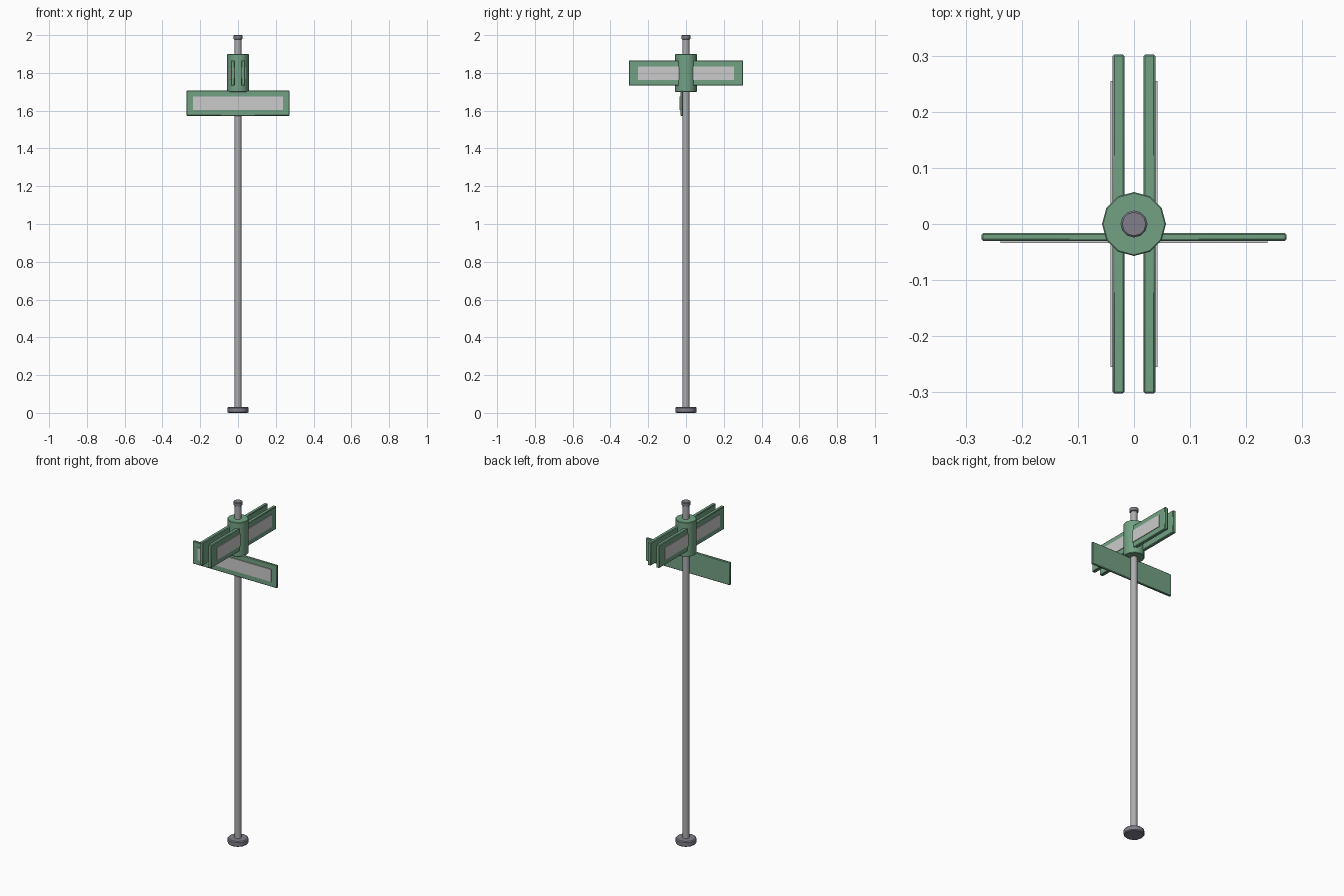
import bpy
import math

if "Cube" in bpy.data.objects:
    bpy.data.objects.remove(bpy.data.objects["Cube"], do_unlink=True)


def material(name, rgb):
    m = bpy.data.materials.new(name)
    m.use_nodes = True
    m.diffuse_color = (*rgb, 1)
    m.node_tree.nodes["Principled BSDF"].inputs["Base Color"].default_value = (*rgb, 1)
    return m


green = material("sign green", (0.17, 0.36, 0.23))
steel = material("pole grey", (0.42, 0.42, 0.44))
dark = material("dark grey", (0.22, 0.21, 0.25))
pale = material("panel pale grey", (0.60, 0.60, 0.60))


def finish(ob, name, mat, bevel):
    ob.name = name
    ob.data.materials.append(mat)
    if bevel:
        mod = ob.modifiers.new("Bevel", "BEVEL")
        mod.width = bevel
        mod.segments = 1
        mod.limit_method = "ANGLE"
        mod.angle_limit = math.radians(50)
    bpy.ops.object.shade_smooth_by_angle(angle=math.radians(35))


def cylinder(name, mat, radius, low, high, bevel=0):
    bpy.ops.mesh.primitive_cylinder_add(
        vertices=12, radius=radius, depth=high - low, location=(0, 0, (low + high) / 2))
    finish(bpy.context.object, name, mat, bevel)


def box(name, mat, low, high, bevel=0):
    centre = [(a + b) / 2 for a, b in zip(low, high)]
    bpy.ops.mesh.primitive_cube_add(size=1, location=centre)
    ob = bpy.context.object
    ob.scale = [b - a for a, b in zip(low, high)]
    bpy.ops.object.transform_apply(location=False, rotation=False, scale=True)
    finish(ob, name, mat, bevel)


# Pole with its foot and end cap
cylinder("base_foot", dark, 0.056, 0, 0.032, 0.005)
cylinder("pole", steel, 0.018, 0.02, 1.985)
cylinder("top_cap", dark, 0.024, 1.977, 2.0, 0.003)

# Sleeve holding the paired signs
cylinder("sign_sleeve", green, 0.057, 1.70, 1.90, 0.002)

# Pair of signs running front to back, panels facing outward
for side, s in (("left", 1), ("right", -1)):
    inner, outer, face = 0.017 * s, 0.038 * s, 0.042 * s
    box(side + "_sign", green,
        (min(inner, outer), -0.302, 1.732), (max(inner, outer), 0.302, 1.866), 0.003)
    box(side + "_sign_panel", pale,
        (min(outer, face), -0.255, 1.763), (max(outer, face), 0.255, 1.835))

# Lower sign across the front of the pole
box("front_sign", green, (-0.272, -0.030, 1.573), (0.272, -0.016, 1.706), 0.003)
box("front_sign_panel", pale, (-0.238, -0.034, 1.604), (0.238, -0.030, 1.676))
